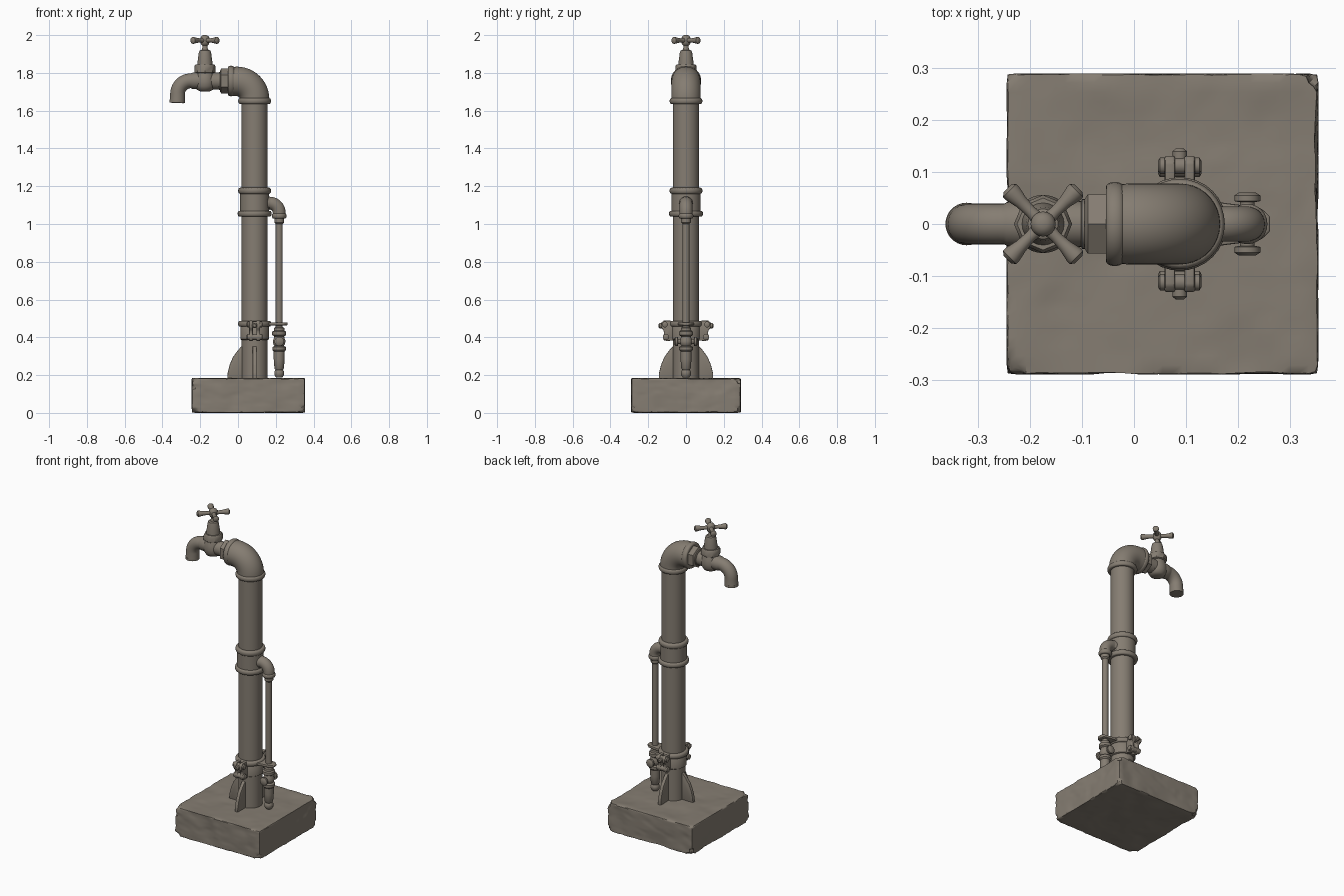
import bpy, bmesh, math
from mathutils import Vector, Matrix, noise

if "Cube" in bpy.data.objects:
    bpy.data.objects.remove(bpy.data.objects["Cube"])

mat = bpy.data.materials.new("weathered_grey_brown")
mat.diffuse_color = (0.235, 0.205, 0.168, 1)
mat.use_nodes = True
mat.node_tree.nodes["Principled BSDF"].inputs["Base Color"].default_value = mat.diffuse_color
PX = 0.088   # main pipe centre
SX = 0.218   # side pipe centre
TX = -0.175  # tap centre


def finish(name, bm, angle=40):
    bmesh.ops.recalc_face_normals(bm, faces=bm.faces)
    me = bpy.data.meshes.new(name)
    bm.to_mesh(me)
    bm.free()
    ob = bpy.data.objects.new(name, me)
    bpy.context.collection.objects.link(ob)
    me.materials.append(mat)
    bpy.ops.object.select_all(action='DESELECT')
    ob.select_set(True)
    bpy.context.view_layer.objects.active = ob
    bpy.ops.object.shade_smooth_by_angle(angle=math.radians(angle))
    return ob


def skin(name, rings):
    """Join rings of points into a closed tube."""
    bm = bmesh.new()
    vs = [[bm.verts.new(p) for p in ring] for ring in rings]
    n = len(vs[0])
    for a, b in zip(vs, vs[1:]):
        for i in range(n):
            bm.faces.new((a[i], a[(i + 1) % n], b[(i + 1) % n], b[i]))
    bm.faces.new(vs[0])
    bm.faces.new(vs[-1])
    return finish(name, bm)


def lathe(name, prof, loc=(0, 0, 0), axis=(0, 0, 1), n=32):
    """Revolve (radius, distance) pairs about an axis through loc."""
    q = Vector((0, 0, 1)).rotation_difference(Vector(axis))
    return skin(name, [[Vector(loc) + q @ Vector((r * math.cos(math.tau * i / n),
                r * math.sin(math.tau * i / n), h)) for i in range(n)] for r, h in prof])


def tube(name, path, n=28):
    """Sweep circles along (x, z, radius) points in the xz plane."""
    rings = []
    for k, (x, z, r) in enumerate(path):
        a, b = path[max(k - 1, 0)], path[min(k + 1, len(path) - 1)]
        if a[:2] == (x, z) and k > 0:
            a = path[k - 2]
        t = Vector((b[0] - a[0], 0, b[1] - a[1])).normalized()
        s = t.cross(Vector((0, 1, 0)))
        rings.append([Vector((x, 0, z)) + r * (math.cos(math.tau * i / n) * s
                     + math.sin(math.tau * i / n) * Vector((0, 1, 0))) for i in range(n)])
    return skin(name, rings)


def arc(cx, cz, rad, a0, a1, r, steps=14):
    out = []
    for i in range(steps + 1):
        a = math.radians(a0 + (a1 - a0) * i / steps)
        out.append((cx + rad * math.cos(a), cz + rad * math.sin(a), r))
    return out


def plate(name, outline, thick, mtx, bevel=0.004):
    """Extrude a 2D outline (local xz) to a plate centred on local y = 0."""
    bm = bmesh.new()
    f = bm.faces.new([bm.verts.new((x, -thick / 2, z)) for x, z in outline])
    ext = bmesh.ops.extrude_face_region(bm, geom=[f])
    bmesh.ops.translate(bm, vec=(0, thick, 0),
                        verts=[v for v in ext['geom'] if isinstance(v, bmesh.types.BMVert)])
    bmesh.ops.bevel(bm, geom=bm.edges[:], offset=bevel, segments=2, affect='EDGES', profile=0.5)
    bmesh.ops.transform(bm, matrix=mtx, verts=bm.verts)
    return finish(name, bm)


def bead(r, z, t, inner):
    """Rounded ring profile."""
    return [(inner, z - t)] + [(r - t * 0.6 + t * 0.6 * math.cos(a), z + t * math.sin(a))
            for a in [math.radians(d) for d in range(-90, 91, 20)]] + [(inner, z + t)]


# worn stone base with chipped corners and edges
bm = bmesh.new()
bmesh.ops.create_cube(bm, size=2)
bmesh.ops.subdivide_edges(bm, edges=bm.edges[:], cuts=31, use_grid_fill=True)
half = Vector((0.3, 0.29, 0.0925))
chips = [((-1, -1, 0.9), 0.030), ((1, 1, 0.8), 0.020), ((-1, 1, 0.7), 0.016), ((1, -1, 0.9), 0.014),
         ((-1, -1, -0.8), 0.022), ((1, 1, -0.9), 0.024), ((1, -1, -0.9), 0.020), ((-1, 1, -0.9), 0.022)]
chips += [((sx, 0, sz), 0.004) for sx in (-1, 1) for sz in (-1, 1)]
chips += [((0, sy, sz), 0.004) for sy in (-1, 1) for sz in (-1, 1)]
chips += [((sx, sy, 0), 0.005) for sx in (-1, 1) for sy in (-1, 1)]
for v in bm.verts:
    p = Vector([v.co[i] * half[i] for i in range(3)])
    rough = max(0, noise.noise(p * 7)) * 0.010 + max(0, noise.noise(p * 23)) * 0.004
    for i in range(3):
        if abs(v.co[i]) > 0.999:
            p[i] -= math.copysign(rough, p[i])
    for d, cut in chips:
        nrm = Vector(d).normalized()
        lim = sum(abs(nrm[i]) * half[i] for i in range(3)) - cut * (1 + 0.9 * noise.noise(p * 30))
        over = p.dot(nrm) - lim
        if over > 0:
            p -= nrm * over
    v.co = p + Vector((0.055, 0, 0.0925))
finish("stone_base", bm, 35)

# main upright pipe and its couplings
lathe("main_pipe", [(0.069, 0.17), (0.069, 1.66)], (PX, 0, 0))
lathe("middle_coupling", bead(0.087, 1.176, 0.016, 0.068) + [(0.068, 1.2)], (PX, 0, 0))
lathe("coupling_sleeve", [(0.068, 1.05), (0.077, 1.055), (0.077, 1.17), (0.068, 1.175)], (PX, 0, 0))
lathe("lower_coupling_ring", bead(0.090, 1.055, 0.015, 0.068), (PX, 0, 0))

# top elbow with end collars
tube("top_elbow", [(PX, 1.64, 0.078)] + arc(-0.007, 1.66, 0.095, 0, 90, 0.078) + [(-0.04, 1.755, 0.076)], 36)
lathe("elbow_bottom_collar", bead(0.087, 1.651, 0.015, 0.068), (PX, 0, 0))
lathe("elbow_end_collar", bead(0.081, 0, 0.017, 0.06), (-0.037, 0, 1.757), (1, 0, 0))
lathe("hex_nut", [(0.055, -0.095), (0.066, -0.089), (0.066, -0.05)], (0, 0, 1.757), (1, 0, 0), 6)
lathe("tap_neck", [(0.044, -0.13), (0.037, -0.12), (0.037, -0.105), (0.048, -0.1), (0.048, -0.085)],
      (0, 0, 1.757), (1, 0, 0))

# tap body, hollow spout and bonnet
lathe("tap_body", [(0.025, 1.702), (0.042, 1.71), (0.053, 1.73), (0.056, 1.755), (0.052, 1.78), (0.044, 1.805)],
      (TX, 0, 0))
tube("spout", [(-0.10, 1.757, 0.044), (-0.22, 1.759, 0.045), (-0.245, 1.758, 0.042)]
     + arc(-0.25, 1.688, 0.070, 90, 180, 0.039) + [(-0.321, 1.66, 0.040), (-0.322, 1.643, 0.041),
     (-0.3221, 1.642, 0.031)])
lathe("spout_hole_rim", [(0.041, 1.642), (0.041, 1.655), (0.030, 1.655), (0.030, 1.641), (0.041, 1.641)],
      (-0.322, 0, 0))
lathe("bonnet_flange", [(0.045, 1.797), (0.056, 1.803), (0.056, 1.835), (0.050, 1.845)], (TX, 0, 0), n=8)
lathe("bonnet", [(0.041, 1.84), (0.039, 1.86), (0.033, 1.905), (0.029, 1.918), (0.018, 1.922),
                 (0.014, 1.932), (0.014, 1.945), (0.020, 1.95), (0.024, 1.96), (0.024, 1.985),
                 (0.018, 1.995), (0.008, 2.0)], (TX, 0, 0), n=24)
for k in range(4):
    a = math.radians(45 + 90 * k)
    lathe("handle_arm", [(0.014, 0.01), (0.011, 0.035), (0.013, 0.06), (0.018, 0.083), (0.018, 0.091),
                         (0.010, 0.097)], (TX, 0, 1.972), (math.cos(a), math.sin(a), 0), 16)

# side branch elbow and thin drain pipe
tube("side_elbow", [(0.14, 1.11, 0.036), (0.165, 1.11, 0.036)] + arc(0.168, 1.06, 0.05, 90, 0, 0.034)
     + [(SX, 1.04, 0.034)])
lathe("side_elbow_collar", bead(0.039, 1.043, 0.014, 0.018), (SX, 0, 0), n=24)
lathe("side_pipe_nut", [(0.018, 1.0), (0.026, 1.008), (0.026, 1.035)], (SX, 0, 0), n=12)
lathe("drain_pipe", [(0.0185, 0.40), (0.0185, 1.04)], (SX, 0, 0), n=20)

# drain valve with side caps
lathe("drain_valve", [(0.018, 0.455), (0.027, 0.45), (0.028, 0.435), (0.037, 0.43), (0.037, 0.412),
                      (0.026, 0.405), (0.028, 0.395), (0.034, 0.38), (0.030, 0.362), (0.024, 0.355),
                      (0.036, 0.349), (0.036, 0.333), (0.029, 0.325), (0.029, 0.285), (0.025, 0.235),
                      (0.020, 0.228), (0.026, 0.218), (0.026, 0.20), (0.016, 0.187)], (SX, 0, 0), n=24)
for s in (-1, 1):
    lathe("valve_side_cap", [(0.014, 0.02), (0.014, 0.042), (0.025, 0.044), (0.025, 0.055), (0.016, 0.061)],
          (SX, 0, 0.378), (0, s, 0), 20)

# clamp band, tie plate, lugs and bolts
lathe("clamp_band", bead(0.088, 0.472, 0.015, 0.068), (PX, 0, 0))
lathe("clamp_sleeve", [(0.068, 0.385), (0.076, 0.39), (0.076, 0.465), (0.068, 0.475)], (PX, 0, 0))
plate("tie_plate", [(0.14, -0.045), (0.21, -0.036), (0.245, -0.03), (0.262, -0.014), (0.262, 0.014),
                    (0.245, 0.03), (0.21, 0.036), (0.14, 0.045)], 0.016,
      Matrix.Translation((0, 0, 0.471)) @ Matrix.Rotation(math.radians(-90), 4, 'X'))
lug = [(0.06, 0.385), (0.10, 0.38), (0.118, 0.385), (0.123, 0.405), (0.116, 0.42), (0.118, 0.435),
       (0.131, 0.452), (0.131, 0.478), (0.118, 0.489), (0.06, 0.487)]
for s in (-1, 1):
    for dx in (-0.019, 0.019):
        plate("clamp_lug", [(s * y, z) for y, z in lug], 0.020,
              Matrix.Translation((PX + dx, 0, 0)) @ Matrix.Rotation(math.radians(90), 4, 'Z'))
    for y, z in ((0.112, 0.468), (0.106, 0.402)):
        lathe("clamp_bolt", [(0.009, -0.042), (0.016, -0.038), (0.016, 0.038), (0.009, 0.042)],
              (PX, s * y, z), (1, 0, 0), 12)
    lathe("lug_pin", [(0.014, 0.11), (0.014, 0.14), (0.008, 0.145)], (PX, 0, 0.462), (0, s, 0), 12)

# curved support fins on three sides
fin = [(0.05, 0.17), (0.145, 0.17), (0.143, 0.21), (0.132, 0.255), (0.115, 0.295), (0.09, 0.33),
       (0.07, 0.352), (0.05, 0.36)]
for deg in (90, 180, 270):
    plate("support_fin", fin, 0.022,
          Matrix.Translation((PX, 0, 0)) @ Matrix.Rotation(math.radians(deg), 4, 'Z'))
